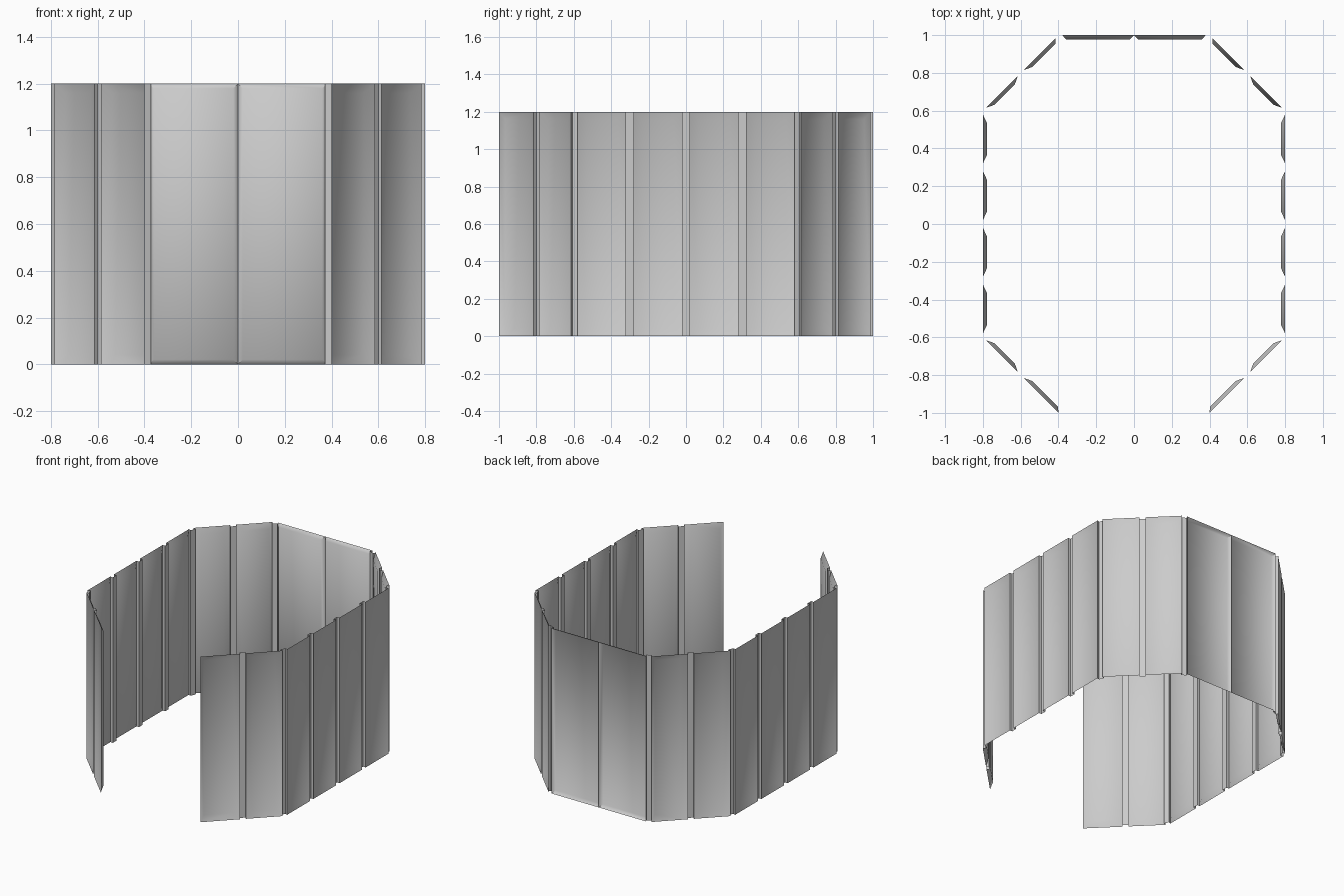
import bpy, math
from mathutils import Vector

if "Cube" in bpy.data.objects:
    bpy.data.objects.remove(bpy.data.objects["Cube"])

H = 1.2        # wall height
GAP = 0.02     # half width of each joint between panels
DEPTH = 0.022  # how far each panel is dished inwards
GROOVE = 0.02  # how far each joint is sunk inwards

# Right half of the plan, from the front opening round to the back centre
nodes = [Vector(p) for p in [(0.4, -1), (0.6, -0.8), (0.8, -0.6), (0.8, -0.3), (0.8, 0),
                             (0.8, 0.3), (0.8, 0.6), (0.6, 0.8), (0.4, 1), (0, 1)]]


def out(a, b):
    t = (b - a).normalized()
    return t, Vector((t.y, -t.x))


def mirrored(name, verts, faces, smooth):
    me = bpy.data.meshes.new(name)
    me.from_pydata(verts, [], faces)
    if smooth:
        me.shade_smooth()
        me.set_sharp_from_angle(angle=math.radians(55))
    ob = bpy.data.objects.new(name, me)
    bpy.context.collection.objects.link(ob)
    m = ob.modifiers.new("Mirror", 'MIRROR')
    m.use_mirror_merge = False


def rect(a, b, z0, z1):
    return [(a.x, a.y, z0), (b.x, b.y, z0), (b.x, b.y, z1), (a.x, a.y, z1)]


# Dished wall panels: outer rim on the wall line, centre pushed inwards
last = len(nodes) - 2
for i in range(last + 1):
    a, b = nodes[i], nodes[i + 1]
    t, n = out(a, b)
    p = a + t * (0 if i == 0 else GAP)
    q = b - t * (0 if i == last else GAP)
    rim0 = 0.02 if i == last else 0.025 if i == 0 else 0.047
    rim1 = 0.02 if i == last else 0.025 if i == last - 1 else 0.047
    rz = 0.02 if i == last else 0.04
    verts = rect(p, q, 0, H) + rect(p + t * rim0 - n * DEPTH, q - t * rim1 - n * DEPTH, rz, H - rz)
    faces = [(4, 5, 6, 7)] + [(k, (k + 1) % 4, (k + 1) % 4 + 4, k + 4) for k in range(4)]
    mirrored("wall_panel", verts, faces, True)

# Sunken upright joints between the panels
for i in range(1, len(nodes) - 1):
    t0, n0 = out(nodes[i - 1], nodes[i])
    t1, n1 = out(nodes[i], nodes[i + 1])
    inward = -(n0 + n1).normalized() * GROOVE
    p, q = nodes[i] - t0 * GAP, nodes[i] + t1 * GAP
    line = [p, p + inward, q + inward, q]
    verts = [(v.x, v.y, z) for z in (0, H) for v in line]
    mirrored("panel_joint", verts, [(k, k + 1, k + 5, k + 4) for k in range(3)], False)
